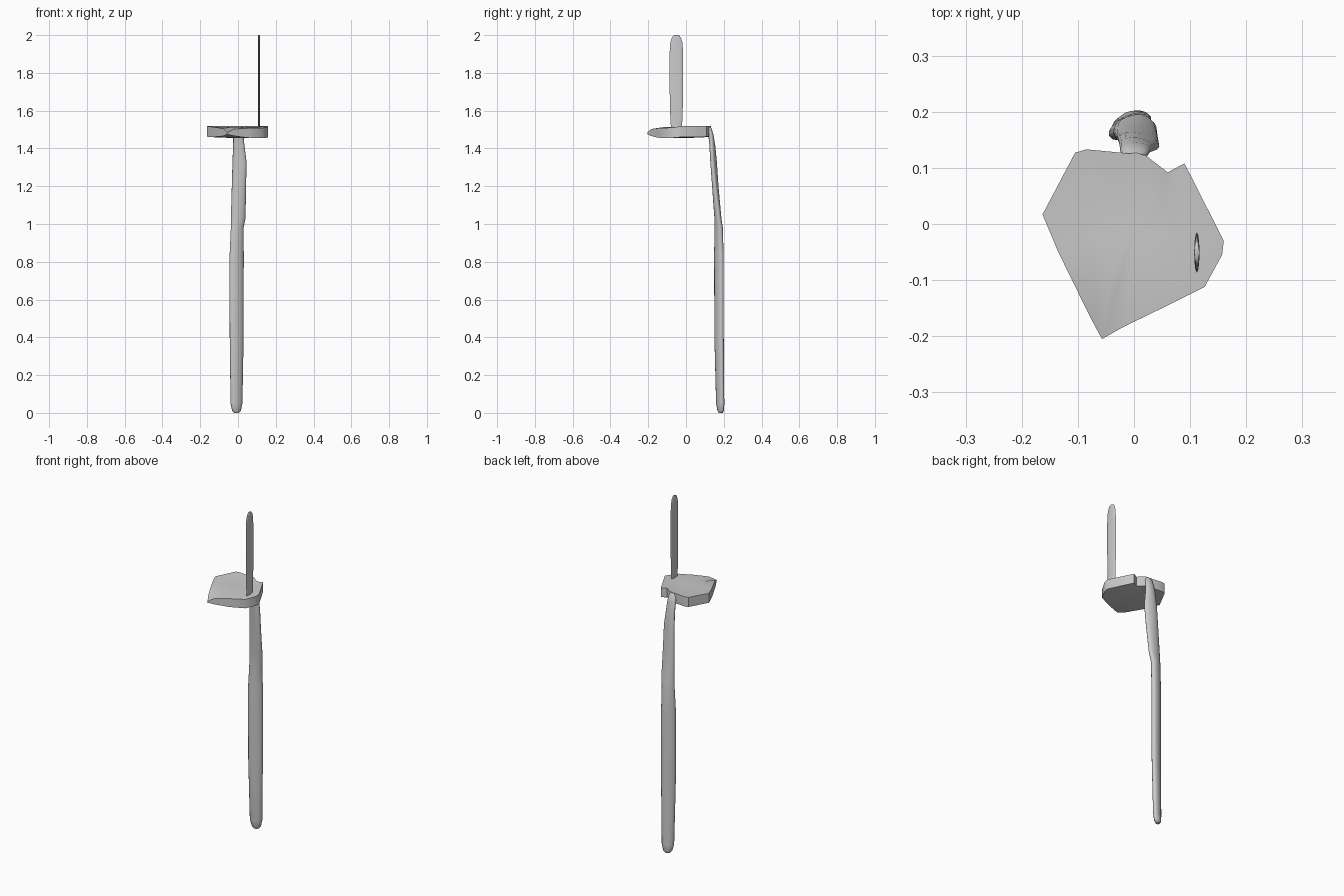
import bpy, bmesh, math


def finish(bm, name, angle):
    bmesh.ops.recalc_face_normals(bm, faces=bm.faces)
    mesh = bpy.data.meshes.new(name)
    bm.to_mesh(mesh)
    bm.free()
    obj = bpy.data.objects.new(name, mesh)
    bpy.context.collection.objects.link(obj)
    bpy.ops.object.select_all(action='DESELECT')
    obj.select_set(True)
    bpy.context.view_layer.objects.active = obj
    bpy.ops.object.shade_smooth_by_angle(angle=math.radians(angle))
    return obj


def bridge(bm, a, b):
    n = len(a)
    for i in range(n):
        bm.faces.new((a[i], a[(i + 1) % n], b[(i + 1) % n], b[i]))


def fan(bm, ring, co):
    c = bm.verts.new(co)
    for i, v in enumerate(ring):
        bm.faces.new((v, ring[(i + 1) % len(ring)], c))


def loft(name, sections, sides=16):
    """Stack of rotated ellipses: x, y, z, long radius, short radius, turn."""
    bm = bmesh.new()
    rings = []
    for x, y, z, a, b, turn in sections:
        t = math.radians(turn)
        ring = []
        for i in range(sides):
            u = 2 * math.pi * i / sides
            p, q = a * math.cos(u), b * math.sin(u)
            ring.append(bm.verts.new((x + p * math.cos(t) - q * math.sin(t),
                                      y + p * math.sin(t) + q * math.cos(t), z)))
        rings.append(ring)
    for a, b in zip(rings, rings[1:]):
        bridge(bm, a, b)
    bm.faces.new(rings[0])
    bm.faces.new(rings[-1])
    return finish(bm, name, 50)


# Long bent post with a twisted oval section
loft("post", [
    (-0.008, 0.184, 0.000, 0.014, 0.010, 25),
    (-0.008, 0.184, 0.012, 0.025, 0.016, 25),
    (-0.008, 0.181, 0.050, 0.034, 0.018, 25),
    (-0.007, 0.175, 0.400, 0.040, 0.020, 25),
    (-0.007, 0.174, 0.830, 0.041, 0.020, 25),
    (-0.004, 0.173, 0.980, 0.036, 0.020, 20),
    (0.001, 0.169, 1.030, 0.039, 0.018, 8),
    (0.005, 0.155, 1.200, 0.038, 0.017, -5),
    (0.008, 0.146, 1.330, 0.038, 0.016, -12),
    (0.004, 0.139, 1.420, 0.030, 0.015, -8),
    (0.002, 0.132, 1.470, 0.027, 0.014, 0),
    (0.002, 0.124, 1.505, 0.022, 0.012, 0),
    (0.002, 0.120, 1.518, 0.012, 0.007, 0)])

# Thin upright blade with a rounded tip
blade = []
for z, half in ((1.495, 0.027), (1.54, 0.031), (1.62, 0.034), (1.75, 0.036),
                (1.90, 0.036), (1.96, 0.032), (1.985, 0.025), (1.997, 0.016),
                (2.0, 0.008)):
    blade.append((0.112, -0.051, z, half, 0.0048, 90))
loft("blade", blade, 12)

# Faceted head slab: x, y, top z, bottom z around the outline
outline = [
    (-0.163, 0.017, 1.518, 1.462), (-0.105, 0.127, 1.520, 1.463),
    (-0.085, 0.133, 1.520, 1.463), (0.020, 0.123, 1.520, 1.463),
    (0.060, 0.092, 1.518, 1.463), (0.090, 0.108, 1.518, 1.462),
    (0.160, -0.030, 1.518, 1.460), (0.157, -0.055, 1.513, 1.457),
    (0.126, -0.112, 1.508, 1.455), (0.050, -0.150, 1.507, 1.457),
    (-0.020, -0.184, 1.503, 1.466), (-0.057, -0.205, 1.485, 1.475),
    (-0.077, -0.168, 1.505, 1.466), (-0.135, -0.050, 1.514, 1.460)]
bm = bmesh.new()
top = [bm.verts.new((x, y, t)) for x, y, t, b in outline]
low = [bm.verts.new((x, y, b)) for x, y, t, b in outline]
inner = [bm.verts.new((x * 0.55, y * 0.55 - 0.005, 1.513)) for x, y, t, b in outline]
under = [bm.verts.new((x * 0.6, y * 0.6 - 0.005, 1.457)) for x, y, t, b in outline]
bridge(bm, top, inner)
bridge(bm, low, top)
bridge(bm, under, low)
fan(bm, inner, (0, -0.01, 1.512))
fan(bm, under, (0, -0.01, 1.456))
finish(bm, "head_slab", 40)
